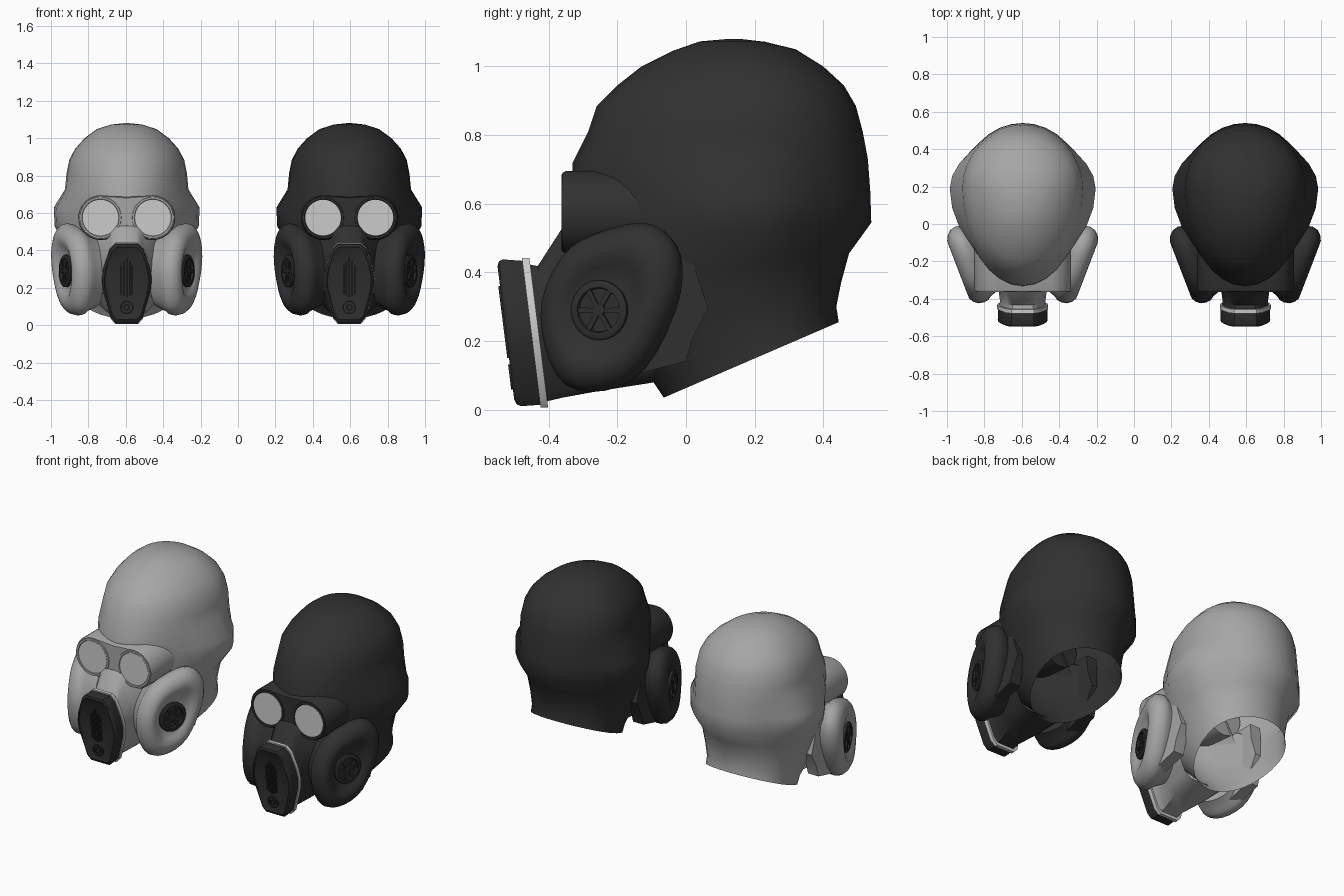
import bpy, bmesh, math
from mathutils import Vector

if "Cube" in bpy.data.objects:
    bpy.data.objects.remove(bpy.data.objects["Cube"])

def material(name, v):
    m = bpy.data.materials.new(name)
    m.diffuse_color = (v, v, v, 1)
    m.use_nodes = True
    m.node_tree.nodes["Principled BSDF"].inputs["Base Color"].default_value = m.diffuse_color
    return m

GREY = material("grey_rubber", 0.38)
BLACK = material("black_rubber", 0.03)
DARK = material("dark_plastic", 0.027)

def loft(name, rings, mat=None, cap0=True, cap1=True, cx=0, angle=40):
    """Skin closed rings of equal length into one smooth-shaded object."""
    bm = bmesh.new()
    rows = [[bm.verts.new((p[0] + cx, p[1], p[2])) for p in r] for r in rings]
    n = len(rows[0])
    for a, b in zip(rows, rows[1:]):
        for i in range(n):
            j = (i + 1) % n
            bm.faces.new((a[i], a[j], b[j], b[i]))
    if cap0:
        bm.faces.new(rows[0])
    if cap1:
        bm.faces.new(rows[-1])
    bmesh.ops.recalc_face_normals(bm, faces=bm.faces)
    me = bpy.data.meshes.new(name)
    bm.to_mesh(me)
    bm.free()
    me.shade_smooth()
    me.set_sharp_from_angle(angle=math.radians(angle))
    ob = bpy.data.objects.new(name, me)
    bpy.context.collection.objects.link(ob)
    if mat:
        me.materials.append(mat)
    return ob

def circle(r, n=24):
    return [(r * math.cos(2 * math.pi * i / n), r * math.sin(2 * math.pi * i / n)) for i in range(n)]

def spline(pts, k=3):
    """Closed Catmull-Rom curve through 2D points."""
    out, n = [], len(pts)
    for i in range(n):
        a, b, c, d = (Vector(pts[(i + o) % n]) for o in (-1, 0, 1, 2))
        for j in range(k):
            t = j / k
            out.append(0.5 * (2 * b + (c - a) * t + (2 * a - 5 * b + 4 * c - d) * t * t
                              + (3 * b - a - 3 * c + d) * t ** 3))
    return out

# hood sections: front y, z, back y, z, half width, ear bulge
HOOD = [(-.065, .035, .445, .255, .255, 0), (-.095, .08, .438, .30, .255, 0),
        (-.20, .18, .452, .37, .275, 0), (-.31, .36, .475, .455, .30, .015),
        (-.33, .50, .54, .545, .325, .06), (-.335, .62, .537, .635, .325, .065),
        (-.33, .72, .53, .73, .325, .005), (-.285, .81, .515, .81, .322, 0),
        (-.26, .885, .495, .885, .307, 0), (-.20, .945, .46, .945, .275, 0),
        (-.13, 1.0, .40, 1.0, .225, 0), (-.04, 1.045, .32, 1.05, .16, 0),
        (.04, 1.073, .23, 1.072, .085, 0), (.12, 1.08, .16, 1.08, .015, 0)]

def hood_ring(yf, zf, yb, zb, hw, bulge, n=32):
    ym, ring = yf + 0.6 * (yb - yf), []
    for i in range(n):
        a = 2 * math.pi * i / n
        c, s = math.cos(a), math.sin(a)
        y = ym + c * ((yb - ym) if c > 0 else (ym - yf))
        x = hw * s + math.copysign(bulge * max(0, 1 - (c / .62) ** 2), s)
        ring.append((x, y, zf + (zb - zf) * (y - yf) / (yb - yf)))
    return ring

# side pod outline in its own plane
POD = spline([(-.19, .03), (-.125, .16), (-.03, .22), (.115, .25), (.195, .21), (.23, .13),
              (.21, 0), (.115, -.17), (0, -.23), (-.12, -.215), (-.18, -.11)])
# mouth plate outline, right half mirrored to the left
HALF = [(.06, .44), (.09, .41), (.125, .31), (.135, .25), (.13, .19), (.085, .035), (.06, .008)]
MOUTH = HALF + [(-x, z) for x, z in reversed(HALF)]
# flange behind the pod
FLANGE = [(-.16, .5), (.02, .505), (.027, .41), (.065, .295), (.02, .21), (-.0, .14), (-.16, .10)]

def mouth(d, s):
    """Mouth outline scaled by s, pushed d out of the tilted mouth plane."""
    ring = []
    for x, z in MOUTH:
        zz = .222 + (z - .222) * s
        ring.append((x * s, -.425 - .125 * zz - d, zz))
    return ring

def goggle_outline(r):
    right = []
    for i in range(17):
        a = math.radians(90 - i * 14)
        right.append((.14 + r * math.cos(a), .575 + r * math.sin(a)))
    return ([(0, .565 + r)] + right + [(0, .65 - r)]
            + [(-x, z) for x, z in reversed(right)])

def build_mask(cx, rubber):
    L = lambda name, rings, mat=rubber, **k: loft(name, rings, mat, cx=cx, **k)

    # open-necked hood
    L("hood", [hood_ring(*h) for h in HOOD], cap0=False, angle=60)

    # goggles
    L("goggle_frame", [[(x, y, z) for x, z in goggle_outline(r)]
                       for y, r in ((-.10, .12), (-.35, .12), (-.36, .115))])
    for s in (-1, 1):
        ring = lambda r, y: [(s * .14 + a, y, .575 + b) for a, b in circle(r, 32)]
        L("eye_rim", [ring(.114, -.355), ring(.110, -.363), ring(.100, -.363), ring(.095, -.357)],
          cap0=False, cap1=False)
        L("lens", [ring(.096, -.350), ring(.096, -.3615)], None)

    # snout joining face and mouthpiece
    def snout(y, sx, z0, z1):
        return [(x * sx, y, z0 + (z1 - z0) * (z - .008) / .432) for x, z in MOUTH]
    L("snout", [snout(-.09, 1.75, .08, .57), snout(-.25, 1.45, .055, .56), snout(-.36, .95, .035, .53),
                mouth(-.045, .9), mouth(-.015, .93)], cap0=False)

    # mouthpiece: pale clamp ring, dark plate, raised rim
    L("clamp_ring", [mouth(-.024, .93), mouth(-.024, 1.01), mouth(-.002, 1.01), mouth(-.002, .93)], None)
    L("mouth_plate", [mouth(-.006, .97), mouth(.055, .99), mouth(.066, .965), mouth(.072, .9),
                      mouth(.068, .87)], DARK)

    # vertical ribs and round valve on the plate
    front = lambda x, z, d: (x, -.425 - .125 * z - d, z)
    for i in range(-2, 3):
        x, z0, z1 = i * .015, .15 + abs(i) * .008, .36 - abs(i) * .02
        box = [(x - .004, z0), (x + .004, z0), (x + .004, z1), (x - .004, z1)]
        L("grille_rib", [[front(a, b, d) for a, b in box] for d in (.062, .077)], DARK)
    for r in (.036, .018):
        L("valve_ring", [[front(a, .095 + b, d) for a, b in circle(q)]
                         for q, d in ((r, .062), (r, .077), (r - .007, .077), (r - .007, .062))],
          DARK, cap0=False, cap1=False)

    for s in (-1, 1):
        # flange of the face piece behind the pod
        L("cheek_flange", [[(s * x, y, z) for y, z in FLANGE] for x in (.235, .305)])

        # side pod, turned forward
        t = math.radians(21)
        def at(u, v, d):
            return (s * (.319 + u * math.sin(t) + d * math.cos(t)),
                    -.25 + u * math.cos(t) - d * math.sin(t), .29 + v)
        rings = [(.82, -.15), (.93, -.09), (1.0, -.07), (1.02, -.045), (.99, -.015), (.90, .008),
                 (.78, .022), (.66, .023), (.54, .012), (.44, .0), (.3, 0)]
        L("side_pod", [[at(u * k, v * k, d) for u, v in POD] for k, d in rings])

        # dark vent with hub and spokes
        L("vent", [[at(u, v, d) for u, v in circle(r, 32)] for r, d in
                   ((.087, -.02), (.087, .012), (.082, .016), (.066, .016), (.063, .005))], DARK)
        L("vent_hub", [[at(u, v, d) for u, v in circle(.018, 16)] for d in (0, .014)], DARK)
        for i in range(6):
            a = i * math.pi / 3
            c, q = math.cos(a), math.sin(a)
            box = [(r * c - w * q, r * q + w * c) for r, w in
                   ((.012, -.006), (.066, -.008), (.066, .008), (.012, .006))]
            L("vent_spoke", [[at(u, v, d) for u, v in box] for d in (0, .013)], DARK)

build_mask(-.595, GREY)
build_mask(.595, BLACK)
